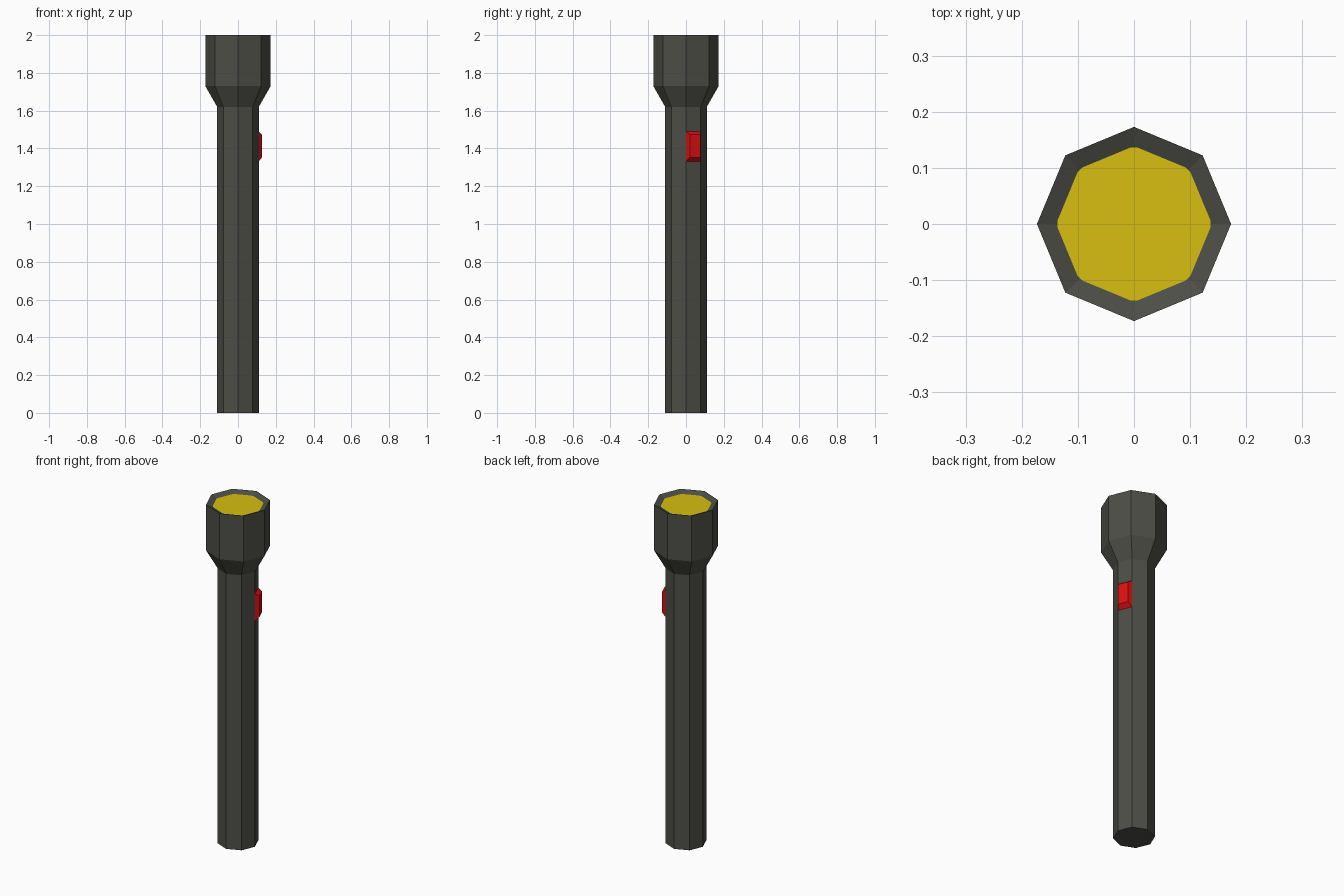
import bpy, bmesh, math
from mathutils import Vector

if "Cube" in bpy.data.objects:
    bpy.data.objects.remove(bpy.data.objects["Cube"])

SIDES = 8


def material(name, rgb):
    m = bpy.data.materials.new(name)
    m.diffuse_color = (*rgb, 1)
    m.use_nodes = True
    m.node_tree.nodes["Principled BSDF"].inputs["Base Color"].default_value = m.diffuse_color
    return m


def ring(bm, r, z, angles):
    return [bm.verts.new((r * math.cos(a), r * math.sin(a), z)) for a in angles]


def finish(bm, name, mat):
    me = bpy.data.meshes.new(name)
    bm.to_mesh(me)
    bm.free()
    me.materials.append(mat)
    ob = bpy.data.objects.new(name, me)
    bpy.context.collection.objects.link(ob)
    return ob


def bridge(bm, lower, upper):
    n = len(lower)
    for i in range(n):
        j = (i + 1) % n
        bm.faces.new((lower[i], lower[j], upper[j], upper[i]))


dark_grey = material("dark grey", (0.075, 0.075, 0.063))
yellow = material("lens yellow", (0.68, 0.52, 0.005))
red = material("switch red", (0.72, 0.005, 0.005))
octagon = [i * math.tau / SIDES for i in range(SIDES)]

# Casing: grip, flare, head and the shallow reflector funnel
profile = [(0.11, 0), (0.11, 1.62), (0.173, 1.73), (0.173, 2.0), (0.133, 1.983)]
bm = bmesh.new()
rings = [ring(bm, r, z, octagon) for r, z in profile]
for a, b in zip(rings, rings[1:]):
    bridge(bm, a, b)
bm.faces.new(reversed(rings[0]))
bm.faces.new(rings[-1])
finish(bm, "casing", dark_grey)

# Lens: octagon with slightly clipped corners, just above the funnel floor
bm = bmesh.new()
lens_angles = [a + s * 0.075 for a in octagon for s in (-1, 1)]
bm.faces.new(ring(bm, 0.1365, 1.9855, lens_angles))
finish(bm, "lens", yellow)

# Switch: tapered block lying on the side facet that faces 22.5 degrees
normal = Vector((math.cos(math.pi / 8), math.sin(math.pi / 8), 0))
across = Vector((-normal.y, normal.x, 0))
up = Vector((0, 0, 1))


def plate(bm, out, half, z0, z1):
    return [bm.verts.new(normal * out + across * t + up * z)
            for t, z in ((-half, z0), (half, z0), (half, z1), (-half, z1))]


bm = bmesh.new()
base = plate(bm, 0.101, 0.042, 1.33, 1.49)
cap = plate(bm, 0.125, 0.030, 1.353, 1.473)
bridge(bm, base, cap)
bm.faces.new(cap)
bm.faces.new(reversed(base))
finish(bm, "switch", red)
